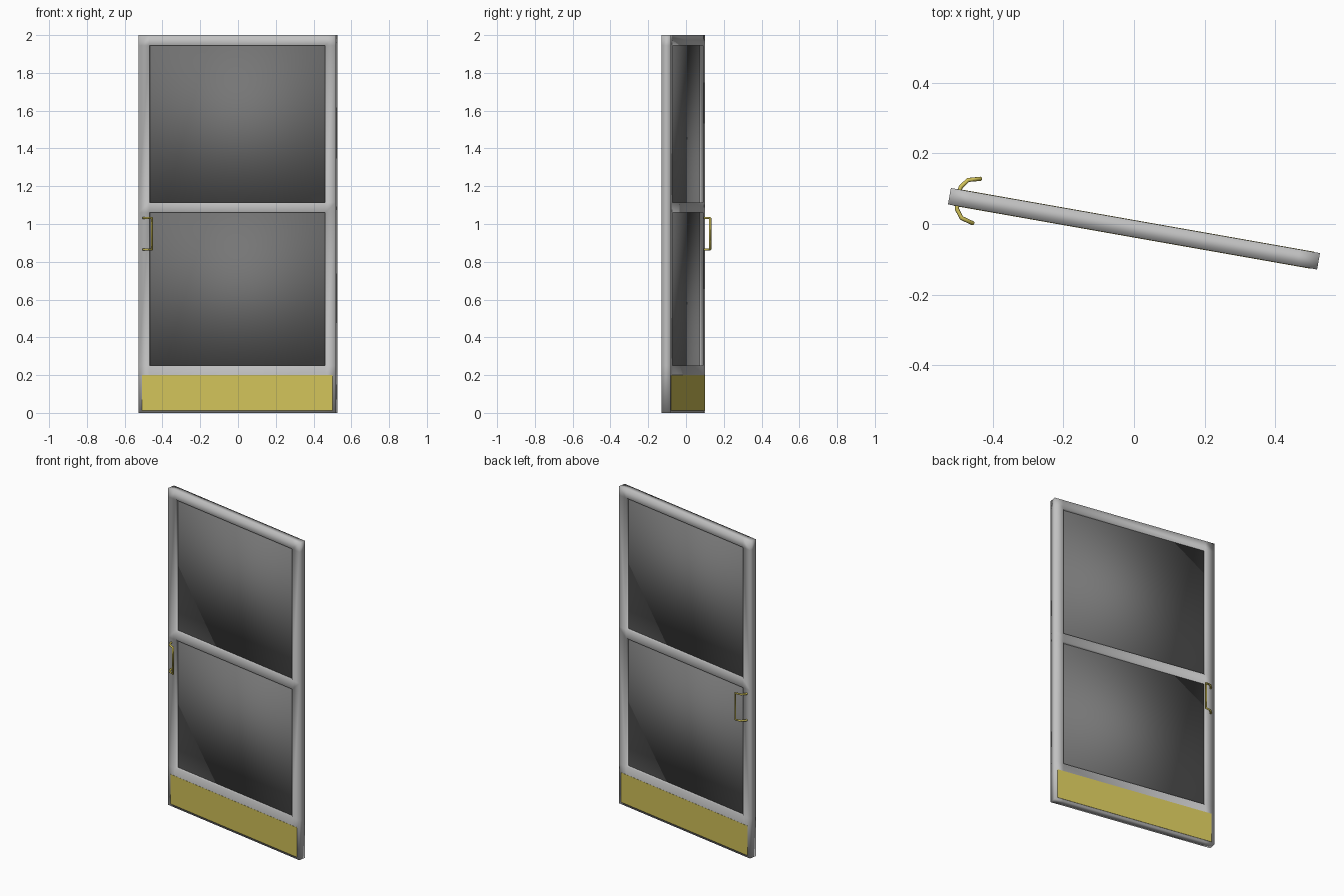
import bpy, bmesh, math
from mathutils import Matrix, Vector

if "Cube" in bpy.data.objects:
    bpy.data.objects.remove(bpy.data.objects["Cube"])

# The whole door is turned slightly about z
PLACE = Matrix.Translation((0, -0.0135, 0)) @ Matrix.Rotation(math.radians(-10), 4, 'Z')
HALF_T = 0.0235


def material(name, rgb):
    m = bpy.data.materials.new(name)
    m.diffuse_color = (*rgb, 1)
    m.use_nodes = True
    m.node_tree.nodes["Principled BSDF"].inputs["Base Color"].default_value = m.diffuse_color
    return m


GREY = material("light_grey_metal", (0.53, 0.53, 0.53))
GLASS = material("dark_grey_glass", (0.18, 0.18, 0.18))
BRASS = material("brass_yellow", (0.64, 0.54, 0.10))


def finish(name, bm, mat, smooth):
    bmesh.ops.recalc_face_normals(bm, faces=bm.faces)
    me = bpy.data.meshes.new(name)
    bm.to_mesh(me)
    bm.free()
    me.materials.append(mat)
    for p in me.polygons:
        p.use_smooth = smooth
    ob = bpy.data.objects.new(name, me)
    ob.matrix_world = PLACE
    bpy.context.collection.objects.link(ob)
    return ob


def box(name, lo, hi, mat, smooth=False):
    bm = bmesh.new()
    lo, hi = Vector(lo), Vector(hi)
    size = hi - lo
    bmesh.ops.create_cube(bm, size=1, matrix=Matrix.Translation((lo + hi) / 2)
                          @ Matrix.Diagonal((*size, 1)))
    return finish(name, bm, mat, smooth)


# Frame: grid of cells with two openings, extruded to thickness
xs = [-0.53, -0.472, 0.472, 0.53]
zs = [0, 0.25, 1.06, 1.115, 1.945, 2.0]
bm = bmesh.new()
grid = [[bm.verts.new((x, -HALF_T, z)) for x in xs] for z in zs]
for j in range(len(zs) - 1):
    for i in range(len(xs) - 1):
        if i == 1 and j in (1, 3):
            continue
        bm.faces.new((grid[j][i], grid[j][i + 1], grid[j + 1][i + 1], grid[j + 1][i]))
front = bm.faces[:]
ext = bmesh.ops.extrude_face_region(bm, geom=front, use_keep_orig=True)
moved = [g for g in ext["geom"] if isinstance(g, bmesh.types.BMVert)]
bmesh.ops.translate(bm, verts=moved, vec=(0, 2 * HALF_T, 0))
finish("door_frame", bm, GREY, True)

# Glass panes, softly shaded
for name, z0, z1 in (("lower_pane", 0.25, 1.06), ("upper_pane", 1.115, 1.945)):
    box(name, (-0.474, -0.004, z0 - 0.002), (0.474, 0.004, z1 + 0.002), GLASS, True)

# Kick plates and pull handles, one on each side
for side, s in (("front", -1), ("back", 1)):
    ya, yb = sorted((s * (HALF_T - 0.002), s * (HALF_T + 0.001)))
    box(side + "_kick_plate", (-0.512, ya, 0.013), (0.512, yb, 0.20), BRASS)

    # Handle: curved arm, vertical grip, curved arm
    arm = [(-0.505, 0.018), (-0.503, 0.032), (-0.486, 0.0545), (-0.4515, 0.064)]
    path = [Vector((x, s * y, 1.032)) for x, y in arm]
    path += [Vector((x, s * y, 0.865)) for x, y in reversed(arm)]
    cu = bpy.data.curves.new(side + "_handle", 'CURVE')
    cu.dimensions = '3D'
    cu.bevel_depth = 0.006
    cu.bevel_resolution = 2
    cu.use_fill_caps = True
    sp = cu.splines.new('POLY')
    sp.points.add(len(path) - 1)
    for pt, co in zip(sp.points, path):
        pt.co = (*co, 1)
    cu.materials.append(BRASS)
    ob = bpy.data.objects.new(side + "_handle", cu)
    ob.matrix_world = PLACE
    bpy.context.collection.objects.link(ob)
